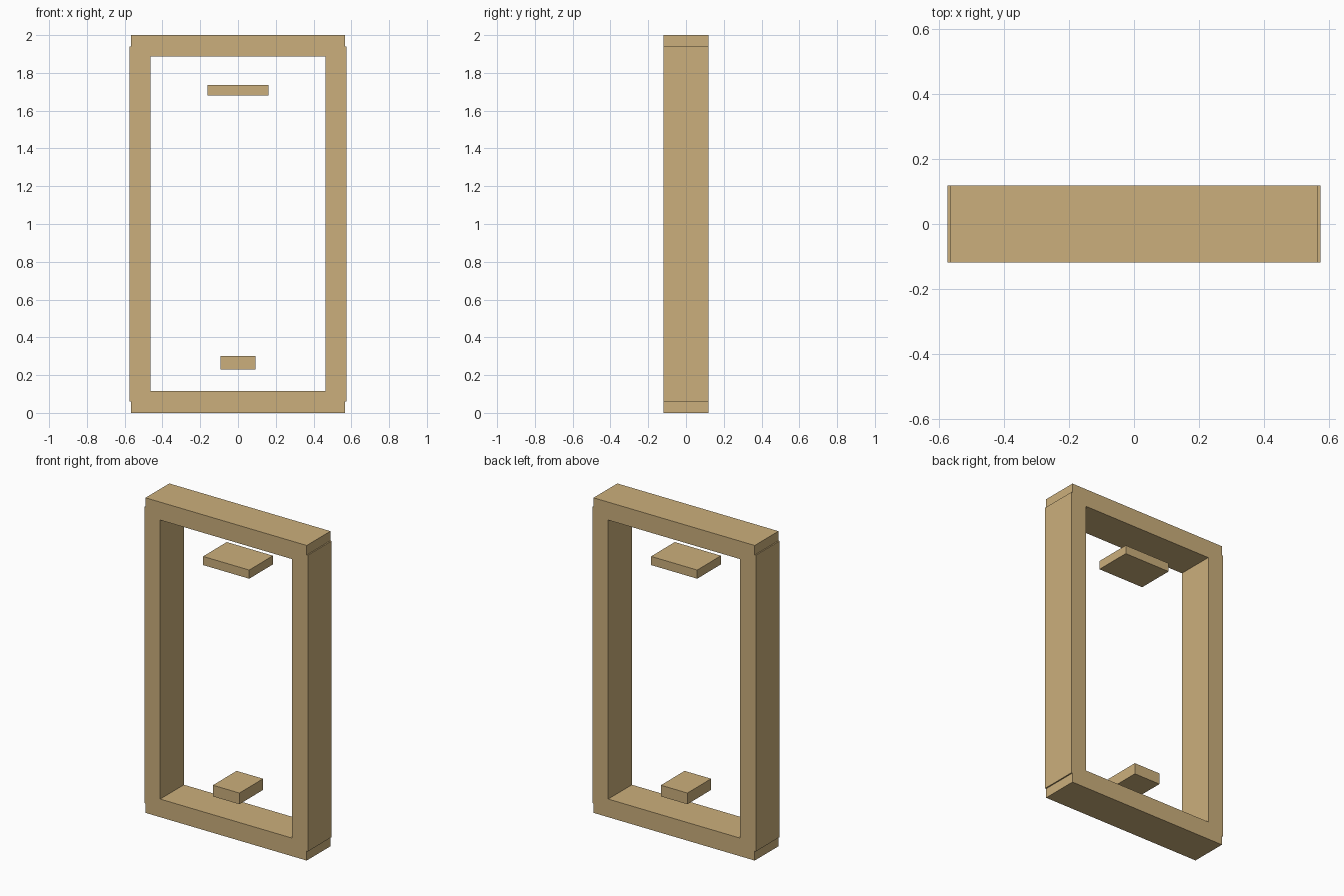
import bpy
import bmesh

if "Cube" in bpy.data.objects:
    bpy.data.objects.remove(bpy.data.objects["Cube"])

DEPTH = 0.238  # every part shares the same depth, centred on y = 0

wood = bpy.data.materials.new("tan_wood")
wood.diffuse_color = (0.60, 0.43, 0.20, 1)
wood.use_nodes = True
wood.node_tree.nodes["Principled BSDF"].inputs["Base Color"].default_value = wood.diffuse_color


def extrude_half(name, profile):
    """Extrude a right-half x/z profile along y and mirror it across x = 0."""
    bm = bmesh.new()
    face = bm.faces.new([bm.verts.new((x, -DEPTH / 2, z)) for x, z in profile])
    solid = bmesh.ops.extrude_face_region(bm, geom=[face], use_keep_orig=True)
    moved = [v for v in solid["geom"] if isinstance(v, bmesh.types.BMVert)]
    bmesh.ops.translate(bm, verts=moved, vec=(0, DEPTH, 0))
    bmesh.ops.recalc_face_normals(bm, faces=bm.faces)
    # open the seam so the mirrored halves join into one solid
    seam = [f for f in bm.faces if all(abs(v.co.x) < 1e-5 for v in f.verts)]
    bmesh.ops.delete(bm, geom=seam, context='FACES')
    mesh = bpy.data.meshes.new(name)
    bm.to_mesh(mesh)
    bm.free()
    mesh.materials.append(wood)
    obj = bpy.data.objects.new(name, mesh)
    bpy.context.collection.objects.link(obj)
    mirror = obj.modifiers.new("mirror", 'MIRROR')
    mirror.use_clip = True
    return obj


def bar(name, half_width, z0, z1):
    return extrude_half(name, [(0, z0), (half_width, z0), (half_width, z1), (0, z1)])


# outer frame: rails at top and bottom, posts standing slightly proud at the sides
extrude_half("frame", [
    (0, 0), (0.566, 0), (0.566, 0.06), (0.574, 0.06),
    (0.574, 1.94), (0.566, 1.94), (0.566, 2), (0, 2),
    (0, 1.886), (0.463, 1.886), (0.463, 0.115), (0, 0.115),
])

# floating blocks inside the opening
bar("upper_block", 0.162, 1.681, 1.736)
bar("lower_block", 0.093, 0.231, 0.302)
